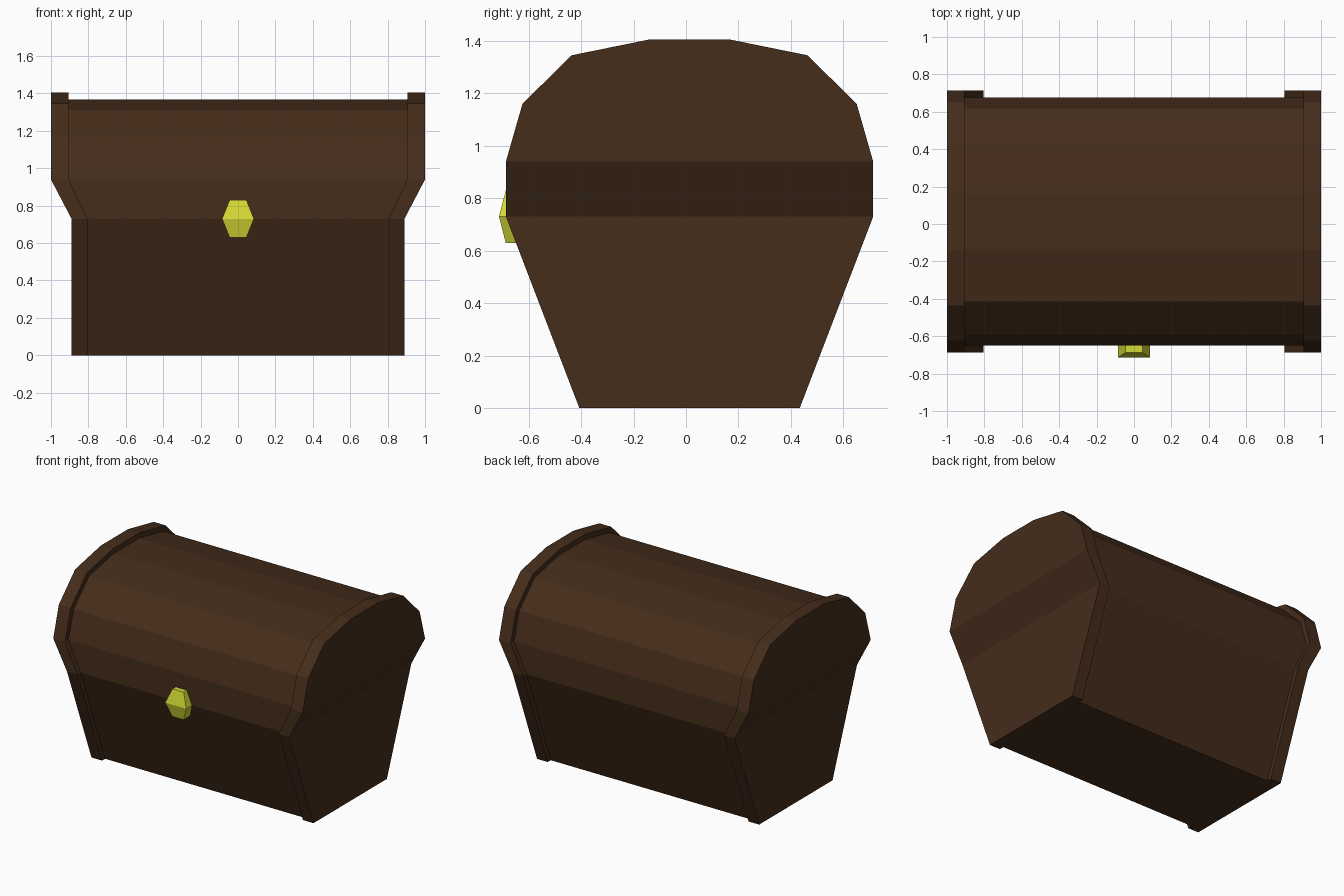
import bpy, bmesh

if "Cube" in bpy.data.objects:
    bpy.data.objects.remove(bpy.data.objects["Cube"])

YC = 0.0135  # chest centre in y, the lock takes up the rest in front


def material(name, rgb):
    m = bpy.data.materials.new(name)
    m.diffuse_color = (*rgb, 1)
    m.use_nodes = True
    m.node_tree.nodes["Principled BSDF"].inputs["Base Color"].default_value = m.diffuse_color
    return m


def make_object(name, bm, mat):
    bmesh.ops.recalc_face_normals(bm, faces=bm.faces)
    mesh = bpy.data.meshes.new(name)
    bm.to_mesh(mesh)
    bm.free()
    mesh.materials.append(mat)
    ob = bpy.data.objects.new(name, mesh)
    bpy.context.collection.objects.link(ob)
    return ob


wood = material("dark_wood", (0.06, 0.026, 0.011))
brass = material("brass", (0.66, 0.70, 0.035))

# Half cross-sections (half depth, z), bottom to top: raised end bands and inset body
band = [(0.42, 0), (0.70, 0.73), (0.70, 0.94), (0.637, 1.16), (0.45, 1.345), (0.155, 1.405)]
body = [(0.385, 0), (0.663, 0.73), (0.663, 0.94), (0.603, 1.14), (0.427, 1.312), (0.147, 1.368)]
N = len(band)


def ring(bm, half, side, x_low, x_high):
    # the ends step outwards above the rim
    pts = half + [(-y, z) for y, z in reversed(half)]
    return [bm.verts.new((side * (x_high if z > 0.8 else x_low), YC + y, z)) for y, z in pts]


# Chest: one skin lofted through the rings, end band - body - end band
bm = bmesh.new()
stations = [(band, 0.89, 1.0), (band, 0.805, 0.905), (body, 0.805, 0.905)]
rings = [ring(bm, h, -1, a, b) for h, a, b in stations]
rings += [ring(bm, h, 1, a, b) for h, a, b in reversed(stations)]
for r, s in zip(rings, rings[1:]):
    for i in range(2 * N):
        j = (i + 1) % (2 * N)
        bm.faces.new((r[i], r[j], s[j], s[i]))

# End panels: lower board, sloping rim, domed lid end
for r in (rings[0], rings[-1]):
    bm.faces.new((r[0], r[1], r[-2], r[-1]))
    bm.faces.new((r[1], r[2], r[-3], r[-2]))
    bm.faces.new(r[2:-2])
make_object("chest", bm, wood)

# Lock: six-sided plate with a fold across the middle
bm = bmesh.new()
outline = [(-0.085, 0.73), (-0.045, 0.63), (0.045, 0.63), (0.085, 0.73), (0.045, 0.83), (-0.045, 0.83)]
front = [bm.verts.new((x, -0.713 if z == 0.73 else -0.687, z)) for x, z in outline]
back = [bm.verts.new((x, -0.60, z)) for x, z in outline]
bm.faces.new(front[:4])
bm.faces.new((front[3], front[4], front[5], front[0]))
for i in range(6):
    j = (i + 1) % 6
    bm.faces.new((front[i], front[j], back[j], back[i]))
bm.faces.new(back)
make_object("lock", bm, brass)
